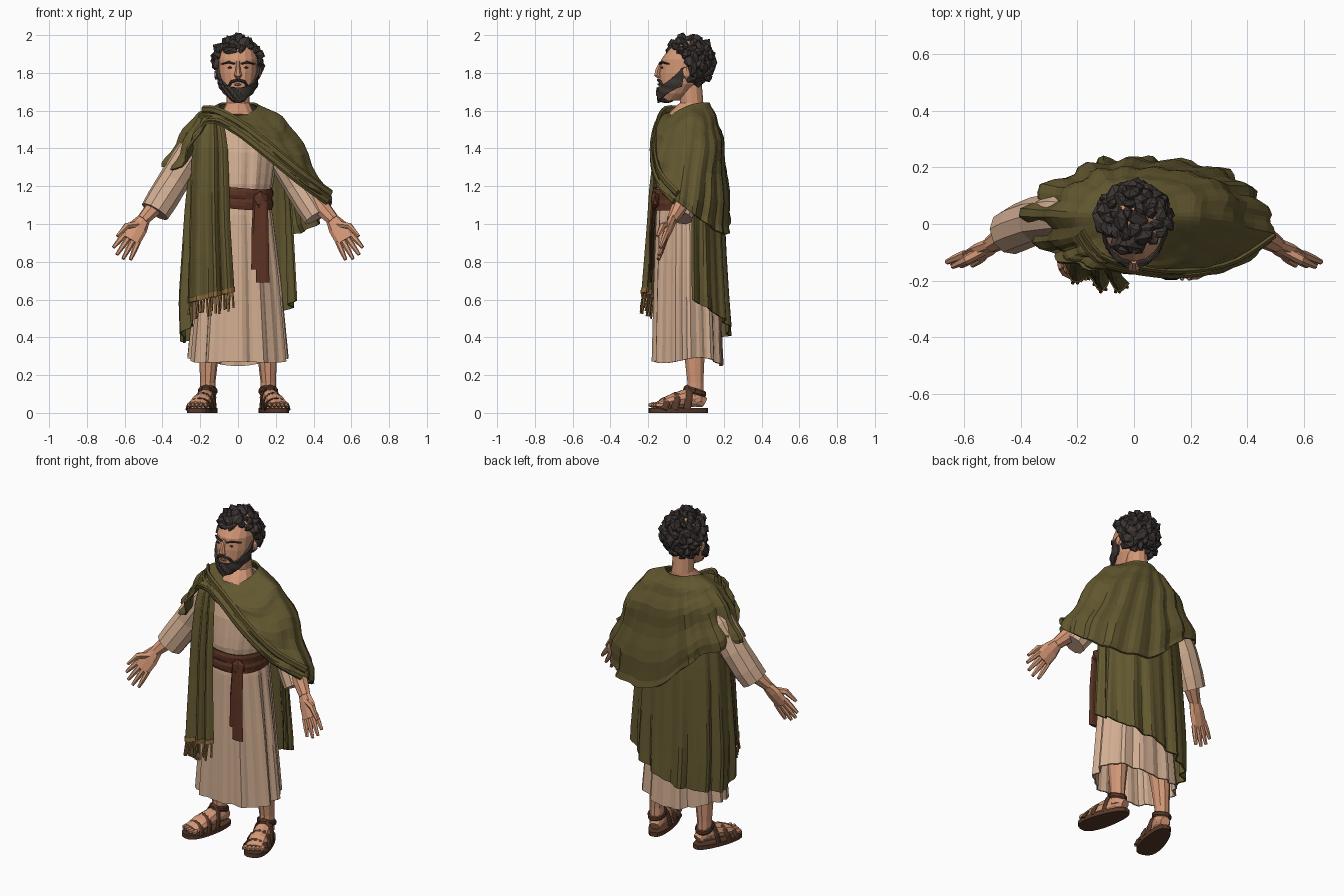
import bpy, bmesh, math, random
from math import sin, cos, pi, radians
from mathutils import Vector, Matrix, Euler

if "Cube" in bpy.data.objects:
    bpy.data.objects.remove(bpy.data.objects["Cube"])
random.seed(4)

def material(name, *rgb):
    m = bpy.data.materials.new(name)
    m.use_nodes = True
    m.diffuse_color = (*rgb, 1)
    m.node_tree.nodes["Principled BSDF"].inputs["Base Color"].default_value = (*rgb, 1)
    return m

SKIN = material("warm skin", .65, .31, .18)
LIP = material("lip", .38, .15, .1)
LINEN = material("cream linen", .64, .42, .285)
OLIVE = material("olive wool", .122, .096, .029)
BELT = material("red brown cloth", .105, .033, .017)
LEATHER = material("sandal leather", .095, .04, .023)
FRINGE = material("ochre fringe", .28, .15, .045)
HAIR = material("dark hair", .046, .037, .034)

def make(name, bm, mat, thick=0):
    bmesh.ops.recalc_face_normals(bm, faces=bm.faces)
    me = bpy.data.meshes.new(name)
    bm.to_mesh(me)
    bm.free()
    me.materials.append(mat)
    ob = bpy.data.objects.new(name, me)
    bpy.context.collection.objects.link(ob)
    if thick:
        mod = ob.modifiers.new("thickness", "SOLIDIFY")
        mod.thickness, mod.offset = thick, 0

def grid(name, nu, nv, fn, mat, closed=False, thick=0):
    bm = bmesh.new()
    cols = [[bm.verts.new(fn(i / nu, j / nv)) for j in range(nv + 1)] for i in range(nu if closed else nu + 1)]
    for i in range(nu):
        a, b = cols[i], cols[(i + 1) % len(cols)]
        for j in range(nv):
            bm.faces.new((a[j], b[j], b[j + 1], a[j + 1]))
    make(name, bm, mat, thick)

def loft(name, rings, mat):
    bm = bmesh.new()
    vs = [[bm.verts.new(p) for p in r] for r in rings]
    n = len(vs[0])
    for a, b in zip(vs, vs[1:]):
        for i in range(n):
            bm.faces.new((a[i], a[(i + 1) % n], b[(i + 1) % n], b[i]))
    bm.faces.new(vs[0])
    bm.faces.new(vs[-1])
    make(name, bm, mat)

def tube(name, pts, mat, n=8, ref=(1, 0, 0), side=1):
    """Each point is x, y, z, radius along ref, radius across."""
    c, rings = [Vector(p[:3]) for p in pts], []
    for i, p in enumerate(pts):
        t = (c[min(i + 1, len(c) - 1)] - c[max(i - 1, 0)]).normalized()
        u = (Vector(ref) - t * t.dot(Vector(ref))).normalized()
        ring = [c[i] + u * p[3] * cos(2 * pi * k / n) + t.cross(u) * p[4] * sin(2 * pi * k / n) for k in range(n)]
        rings.append([(q.x * side, q.y, q.z) for q in ring])
    loft(name, rings, mat)

def blobs(name, items, mat, detail=1, tumble=0):
    bm = bmesh.new()
    for pos, size in items:
        turn = Euler([random.uniform(-tumble, tumble) for _ in range(3)]).to_matrix().to_4x4()
        m = Matrix.Translation(pos) @ turn @ Matrix.Diagonal((*size, 1))
        bmesh.ops.create_icosphere(bm, subdivisions=detail, radius=1, matrix=m)
    make(name, bm, mat)

def at(rows, z):
    """Interpolates rows sorted by falling first value."""
    z = max(min(z, rows[0][0]), rows[-1][0])
    for a, b in zip(rows, rows[1:]):
        if z >= b[0]:
            return [p + (q - p) * (a[0] - z) / (a[0] - b[0]) for p, q in zip(a[1:], b[1:])]

def spline(pts, t, closed=False):
    m = len(pts)
    k = m if closed else m - 1
    i = min(int(t * k), k - 1)
    f = t * k - i
    a, b, c, d = [Vector(pts[j % m] if closed else pts[max(0, min(m - 1, j))]) for j in range(i - 1, i + 3)]
    return (b * 2 + (c - a) * f + (a * 2 - b * 5 + c * 4 - d) * f ** 2 + (b * 3 - a - c * 3 + d) * f ** 3) / 2

# Tunic: rows of height, centre y, half width, half depth, pleat size
TUNIC = [(1.6, .045, .08, .07, 0), (1.56, .04, .12, .085, 0), (1.5, .03, .19, .125, .01),
         (1.38, .02, .2, .15, .03), (1.22, .01, .18, .16, .04), (1.13, .005, .16, .145, .02),
         (1.05, .005, .175, .155, .04), (.7, .005, .215, .165, .06), (.25, .01, .255, .18, .07)]
def tunic(u, v):
    a = 2 * pi * u
    z = 1.6 + (.26 + .012 * sin(3 * a) + .025 * cos(a) ** 2 - 1.6) * v
    cy, rx, ry, amp = at(TUNIC, z)
    k = 1 + amp * (.6 * sin(11 * a) + .5 * sin(17 * a + 1))
    return rx * k * cos(a), cy + ry * k * sin(a), z
grid("tunic", 72, 24, tunic, LINEN, True, .008)

# Belt with wrapped folds, knot and hanging ends
def belt(u, v):
    a, bulge = 2 * pi * u, .008 * abs(sin(2 * pi * v + .5 * sin(4 * pi * u)))
    return (.174 + bulge) * cos(a), (.166 + bulge) * sin(a), 1.08 + .11 * v + .008 * sin(2 * a)
grid("belt", 28, 6, belt, BELT, True, .012)
blobs("belt_knot", [((.118, -.165, 1.125), (.045, .025, .05))], BELT)
tube("sash_end_front", [(.132, -.175, 1.12, .026, .01), (.13, -.188, .95, .032, .008), (.13, -.19, .69, .036, .009)], BELT, 6)
tube("sash_end_back", [(.1, -.172, 1.12, .02, .01), (.095, -.178, .95, .024, .01), (.097, -.181, .76, .027, .01)], BELT, 6)

# Cloak back, hanging from the shoulders
CAPE = [(1.55, .04, .18, .1), (1.45, .03, .23, .125), (1.3, .02, .255, .155), (1.1, .02, .275, .175),
        (.9, .02, .285, .185), (.6, .02, .3, .2), (.36, .02, .29, .215)]
HEM = [(1, .6), (.8, .52), (.5, .41), (.15, .37), (0, .47)]
def cape(u, v):
    a = radians(-120 + 207 * u)
    z = 1.55 + (at(HEM, u)[0] - 1.55) * v
    cy, rx, ry = at(CAPE, z)
    k = 1 + .075 * v * (.7 * sin(13 * a) + .5 * sin(21 * a + 2 + v))
    return rx * k * sin(a), cy + ry * k * cos(a), z
grid("cloak_back", 64, 14, cape, OLIVE, thick=.01)

# Cloak wrap around the shoulders: middle and edge points around the neck
WRAP = [((-.13, -.12, 1.575), (-.17, -.15, 1.53)), ((0, -.14, 1.54), (0, -.17, 1.47)),
        ((.12, -.145, 1.48), (.16, -.18, 1.35)), ((.23, -.09, 1.46), (.34, -.15, 1.21)),
        ((.275, .02, 1.515), (.488, -.035, 1.11)), ((.28, .125, 1.43), (.45, .085, 1.02)),
        ((.15, .175, 1.45), (.31, .19, .95)), ((0, .185, 1.45), (.05, .225, .98)),
        ((-.13, .165, 1.5), (-.2, .19, 1.2)), ((-.23, .05, 1.555), (-.38, .06, 1.3)),
        ((-.21, -.07, 1.53), (-.3, -.09, 1.3))]
def wrap(u, v):
    a = radians(-125 + 360 * u)
    mid, edge = [spline([w[k] for w in WRAP], u, True) for k in (0, 1)]
    collar = Vector((.1 * cos(a), .02 + .1 * sin(a), 1.605 + .035 * sin(a) + .02 * cos(a) ** 2))
    p = spline([collar, mid, edge], v)
    d = .03 * min(1, 3 * v) * sin(22 * v + 3 * sin(a))
    d += v * (.015 + .05 * max(0, -cos(a)) + .03 * max(0, sin(a))) * sin(17 * a)
    return p.x * (1 + d), p.y * (1 + d), p.z
grid("cloak_shoulder_wrap", 80, 16, wrap, OLIVE, True, .012)

# Rolled folds crossing the chest
EDGE = [(-.2, -.04, 1.565), (-.13, -.13, 1.56), (0, -.168, 1.49), (.16, -.182, 1.365), (.33, -.152, 1.225), (.475, -.06, 1.12)]
for name, lift in (("lower", 0), ("upper", .04)):
    path = [spline(EDGE, i / 16) for i in range(17)]
    tube("chest_fold_" + name, [(p.x + lift * .4, p.y + lift * .4, p.z + lift, .022, .011) for p in path], OLIVE, 6, (0, 0, 1))

# Pleated cloak end down the right front, with a fringe
PANEL = [(1.56, -.2, -.09, -.09), (1.45, -.235, -.06, -.145), (1.2, -.25, -.05, -.175),
         (1, -.255, -.045, -.185), (.6, -.265, -.02, -.212)]
def panel_point(u, z):
    outer, inner, y = at(PANEL, z)
    pleat = (.008 + .014 * (1.58 - z)) * sin(u * 6 * pi + .8 * sin(9 * u))
    return Vector((outer + (inner - outer) * u, y + .1 * (1 - u) ** 4 + pleat, z))
def panel_hem(u):
    return .58 + .06 * u
grid("cloak_front_panel", 24, 12, lambda u, v: panel_point(u, 1.56 + (panel_hem(u) - 1.56) * v), OLIVE, thick=.012)
grid("fringe_band", 24, 1, lambda u, v: panel_point(u, panel_hem(u) + .025 * v), FRINGE, thick=.02)
for i in range(16):
    p = panel_point((i + .5) / 16, panel_hem((i + .5) / 16))
    q = p + Vector((random.uniform(-.008, .008), -.012, -random.uniform(.06, .1)))
    tube("fringe_strand", [(*p, .006, .005), (*q, .007, .006)], FRINGE, 5)

# Arms, hands, legs and sandals, then the paired parts of the face
HEEL, TOE, ACROSS = Vector((.14, .115, 0)), Vector((.225, -.195, 0)), Vector((.96, .26, 0))
def foot(s, w, z):
    return HEEL + (TOE - HEEL) * s + ACROSS * w + Vector((0, 0, z))
ALONG, WIDE = Vector((.53, -.3, -.85)), Vector((.8, .1, .57))
SLEEVE = [(.15, .03, 1.5, .07), (.25, .03, 1.38, .082), (.34, .015, 1.23, .083), (.4, -.01, 1.13, .084), (.44, -.03, 1.065, .08)]
for side, tag in ((1, "left_"), (-1, "right_")):
    tuck = .03 if side > 0 else 0
    tube(tag + "sleeve", [(x - tuck, y, z - tuck, r - tuck / 2, r - tuck / 2) for x, y, z, r in SLEEVE], LINEN, 10, side=side)
    tube(tag + "forearm", [(.37, .005, 1.16, .048, .048), (.45, -.04, 1.08, .046, .042), (.505, -.075, 1.02, .034, .028)], SKIN, 8, side=side)
    tube(tag + "palm", [(.495, -.07, 1.03, .034, .024), (.53, -.09, .98, .052, .024), (.57, -.115, .915, .054, .018)], SKIN, 8, WIDE, side)
    for k, reach in enumerate((.1, .12, .12, .1)):
        off = (k - 1.5) * .027
        base, way = Vector((.562, -.11, .928)) + WIDE * off, (ALONG + WIDE * off * 4) * reach
        tube(tag + "finger", [(*base, .0155, .015), (*(base + way * .5), .0145, .014), (*(base + way), .009, .009)], SKIN, 6, WIDE, side)
    tube(tag + "thumb", [(.52, -.085, 1, .02, .02), (.59, -.125, .99, .018, .017), (.64, -.15, .935, .009, .009)], SKIN, 6, (0, 1, 0), side)
    tube(tag + "leg", [(.13, .03, .55, .065, .07), (.155, .045, .3, .052, .056), (.16, .05, .16, .04, .044), (.16, .05, .06, .042, .047)],
         SKIN, 10, side=side)
    flip, outline = Matrix.Diagonal((side, 1, 1)), []
    for k in range(24):
        s, w = .5 - .5 * cos(pi * k / 12), sin(pi * k / 12)
        outline.append((s, math.copysign(abs(w) ** .7, w) * (.055 + .024 * s)))
    loft(tag + "sandal_sole", [[flip @ foot(s, w, z) for s, w in outline] for z in (0, .025)], LEATHER)
    tube(tag + "foot", [(*foot(s, 0, z), a, b) for s, z, a, b in ((.06, .055, .028, .028), (.2, .08, .044, .05), (.4, .075, .047, .05),
                        (.65, .06, .056, .036), (.85, .042, .056, .018))], SKIN, 10, side=side)
    blobs(tag + "toes", [(flip @ foot(.91 - abs(k + 1) * .02, k * .024, .042), (.014, .03, .016)) for k in range(-2, 3)], SKIN)
    for s, h, w in ((.8, .058, .066), (.62, .085, .064), (.4, .125, .055)):
        arc = [foot(s - .08 * sin(pi * k / 8), w * cos(pi * k / 8), .018 + h * sin(pi * k / 8)) for k in range(9)]
        tube(tag + "strap", [(*p, .02, .008) for p in arc], LEATHER, 6, (0, -1, 0), side)
    ring = [(.16 + .046 * cos(pi * k / 6), .048 + .052 * sin(pi * k / 6), .115 - .015 * sin(pi * k / 6), .016, .007) for k in range(13)]
    tube(tag + "ankle_strap", ring, LEATHER, 6, (0, 0, 1), side)
    tube(tag + "brow", [(.018, -.135, 1.848, .005, .009), (.05, -.129, 1.857, .006, .009), (.085, -.09, 1.847, .004, .006)], HAIR, 6, (0, 0, 1), side)
    blobs(tag + "eye", [((.042 * side, -.126, 1.828), (.016, .006, .006))], HAIR)
    blobs(tag + "ear", [((.11 * side, .003, 1.8), (.016, .026, .036))], SKIN)
    tube(tag + "moustache", [(0, -.147, 1.763, .007, .009), (.035, -.136, 1.753, .009, .01), (.055, -.112, 1.72, .007, .008)], HAIR, 6, (0, 0, 1), side)

# Neck and head
tube("neck", [(0, -.005, 1.545, .11, .095), (0, .015, 1.59, .085, .08), (0, .03, 1.64, .062, .062), (0, .02, 1.76, .06, .062)], SKIN, 12)
HEAD = [(1.97, .015, .05, .055), (1.93, .01, .092, .1), (1.87, -.013, .103, .118), (1.8, -.025, .1, .115),
        (1.74, -.038, .09, .103), (1.69, -.06, .068, .083), (1.655, -.085, .04, .05)]
def head_point(a, z, grow=0):
    cy, rx, ry = at(HEAD, z)
    return (rx + grow) * sin(a), cy - (ry + grow) * cos(a), z
loft("head", [[head_point(2 * pi * k / 16, r[0]) for k in range(16)] for r in HEAD], SKIN)
tube("nose", [(0, -.132, 1.86, .01, .008), (0, -.15, 1.815, .013, .014), (0, -.155, 1.788, .021, .016), (0, -.14, 1.774, .014, .01)], SKIN, 6)
blobs("lower_lip", [((0, -.142, 1.739), (.024, .009, .008))], LIP)

# Beard following the rising jaw up into the sideburns
def beard(u, v):
    a = radians(-98 + 196 * u)
    rise = min(1, abs(a) / 1.6)
    low = 1.652 + .085 * rise ** 1.5
    z = low + (1.722 + .11 * rise ** 2.6 - low) * v
    x, y, z = head_point(a, z, .006 + .004 * sin(u * 40 + v * 9))
    return x, y, z - .01 * (1 - v)
grid("beard", 24, 6, beard, HAIR, thick=.014)
blobs("beard_chin", [((0, -.105, 1.66), (.042, .045, .02))], HAIR, 2)

# Curly hair: a cap covered with tumbled tufts
tufts = [((0, .035, 1.865), (.112, .1, .112))]
for i in range(110):
    dz = 1 - 2 * (i + .5) / 110
    flat, a = math.sqrt(1 - dz * dz), i * 2.39996
    dx, dy = flat * cos(a), flat * sin(a)
    if dz > (.45 if dy < -.25 else -.2 if dy < .12 else -.95):
        r = random.uniform(.022, .034)
        tufts.append(((.113 * dx, .015 + .118 * dy, 1.86 + .11 * dz), (r * 1.7, r * 1.1, r * .9)))
blobs("curly_hair", tufts, HAIR, 1, 1.5)
